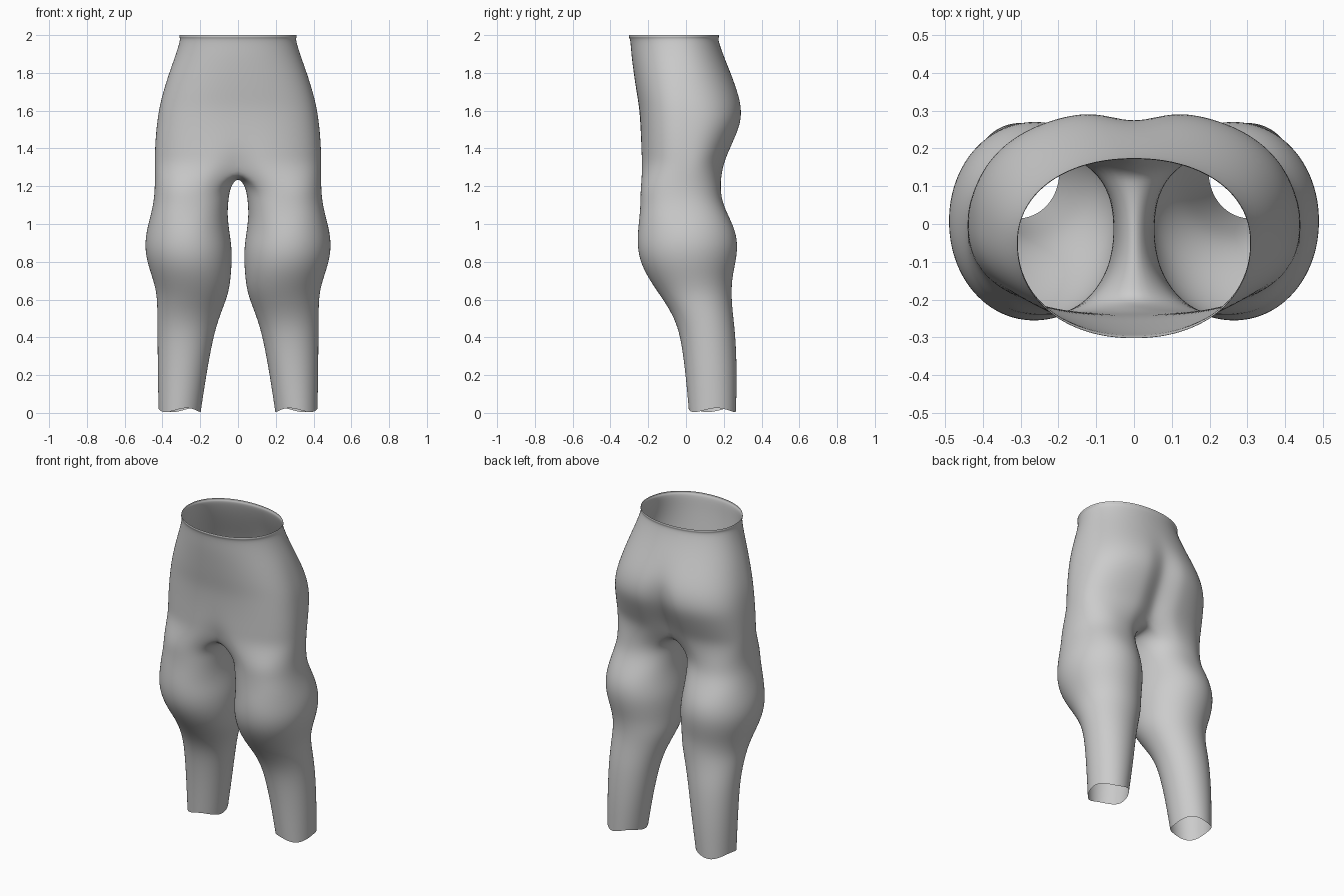
import bpy, bmesh, math

if "Cube" in bpy.data.objects:
    bpy.data.objects.remove(bpy.data.objects["Cube"])

OUT, INN = 24, 10          # segments on the outer arc and on the inner thigh arc
SPLIT = math.radians(130)  # leg angle where outer arc meets inner thigh

# Torso rows: z, half width, front y, back y, widest y, squareness, front dip, back cleft
TORSO = [
    (2.000, .309, -.302, .174, -.05, 2.15, 0, 0),
    (1.987, .312, -.304, .176, -.05, 2.15, 0, 0),
    (1.982, .304, -.295, .168, -.05, 2.15, 0, 0),
    (1.90, .328, -.290, .195, -.04, 2.15, 0, 0),
    (1.80, .365, -.277, .237, -.03, 2.2, 0, 0),
    (1.70, .396, -.262, .281, -.02, 2.3, 0, .01),
    (1.62, .416, -.248, .303, -.01, 2.4, 0, .03),
    (1.54, .428, -.242, .301, 0, 2.5, 0, .045),
    (1.46, .436, -.240, .269, 0, 2.5, .002, .05),
    (1.38, .440, -.240, .232, 0, 2.5, .008, .055),
    (1.31, .441, -.240, .203, 0, 2.5, .03, .06),
]
# Leg rows: z, inner x, outer x, front y, back y
LEG = [
    (1.20, .040, .440, -.241, .182),
    (1.12, .052, .446, -.241, .190),
    (1.04, .056, .464, -.246, .227),
    (.96, .045, .486, -.256, .264),
    (.88, .033, .494, -.258, .275),
    (.80, .032, .482, -.243, .264),
    (.72, .038, .455, -.204, .246),
    (.64, .048, .432, -.150, .241),
    (.56, .078, .428, -.095, .245),
    (.48, .108, .427, -.053, .254),
    (.38, .135, .426, -.025, .264),
    (.20, .168, .425, -.002, .270),
    (.015, .197, .421, .014, .265),
]


def torso_row(z, w, front, back, mid, n, dip, cleft):
    """Half section running from front centre round the hip to back centre."""
    pts = []
    for i in range(OUT + 1):
        a = math.pi * i / OUT
        s, c = math.sin(a), math.cos(a)
        r = (abs(s) ** n + abs(c) ** n) ** (-1 / n)
        x = w * r * s if 0 < i < OUT else 0
        y = mid + r * c * (front - mid) if c > 0 else mid - r * c * (back - mid)
        crease = math.exp(-(x / .07) ** 2)
        y += crease * (dip if c > 0 else -cleft)
        low = .02 * crease if z < 1.35 else 0
        pts.append((x, y, z - low))
    return pts


def leg_row(z, x0, x1, front, back):
    """Closed section: outer arc first, then the inner thigh from back to front."""
    cx, cy, rx, ry = (x0 + x1) / 2, (front + back) / 2, (x1 - x0) / 2, (back - front) / 2
    n = 2.25 if z > 1 else 2.05
    angles = [-SPLIT + 2 * SPLIT * i / OUT for i in range(OUT + 1)]
    angles += [SPLIT + 2 * (math.pi - SPLIT) * i / INN for i in range(1, INN)]
    pts = []
    for a in angles:
        c, s = math.cos(a), math.sin(a)
        r = (abs(s) ** n + abs(c) ** n) ** (-1 / n)
        wave = .011 * math.sin(3 * a + 1) if z < .1 else 0   # uneven hem
        pts.append((cx + rx * r * c, cy + ry * r * s, z + wave))
    return pts


bm = bmesh.new()


def add(points):
    return [bm.verts.new(p) for p in points]


def bridge(upper, lower, closed=False):
    n = len(upper)
    for i in range(n if closed else n - 1):
        j = (i + 1) % n
        bm.faces.new((upper[i], lower[i], lower[j], upper[j]))


# Torso down to the crotch
rows = [add(torso_row(*r)) for r in TORSO]
for a, b in zip(rows, rows[1:]):
    bridge(a, b)

# Crotch strip along the centre line joins the torso to the leg
first, last = rows[-1][0].co, rows[-1][-1].co
strip = []
for i in range(1, INN):
    t = i / INN
    strip.append((0, last.y + (first.y - last.y) * t, 1.29 - .04 * math.sin(math.pi * t) ** .6))
ring = rows[-1] + add(strip)

# Leg
for r in LEG:
    nxt = add(leg_row(*r))
    bridge(ring, nxt, True)
    ring = nxt

bmesh.ops.recalc_face_normals(bm, faces=bm.faces)
# Make sure the cloth faces outwards
side = max(bm.faces, key=lambda f: f.calc_center_median().x)
if side.normal.x < 0:
    bmesh.ops.reverse_faces(bm, faces=bm.faces)
mesh = bpy.data.meshes.new("trousers")
bm.to_mesh(mesh)
bm.free()

trousers = bpy.data.objects.new("trousers", mesh)
bpy.context.collection.objects.link(trousers)
grey = bpy.data.materials.new("grey cloth")
grey.diffuse_color = (.6, .6, .6, 1)
grey.use_nodes = True
grey.node_tree.nodes["Principled BSDF"].inputs["Base Color"].default_value = grey.diffuse_color
mesh.materials.append(grey)
mesh.shade_smooth()

# Other half and smooth surface
mirror = trousers.modifiers.new("mirror", 'MIRROR')
mirror.use_clip = True
mirror.merge_threshold = .001
smooth = trousers.modifiers.new("smooth", 'SUBSURF')
smooth.levels = smooth.render_levels = 2
